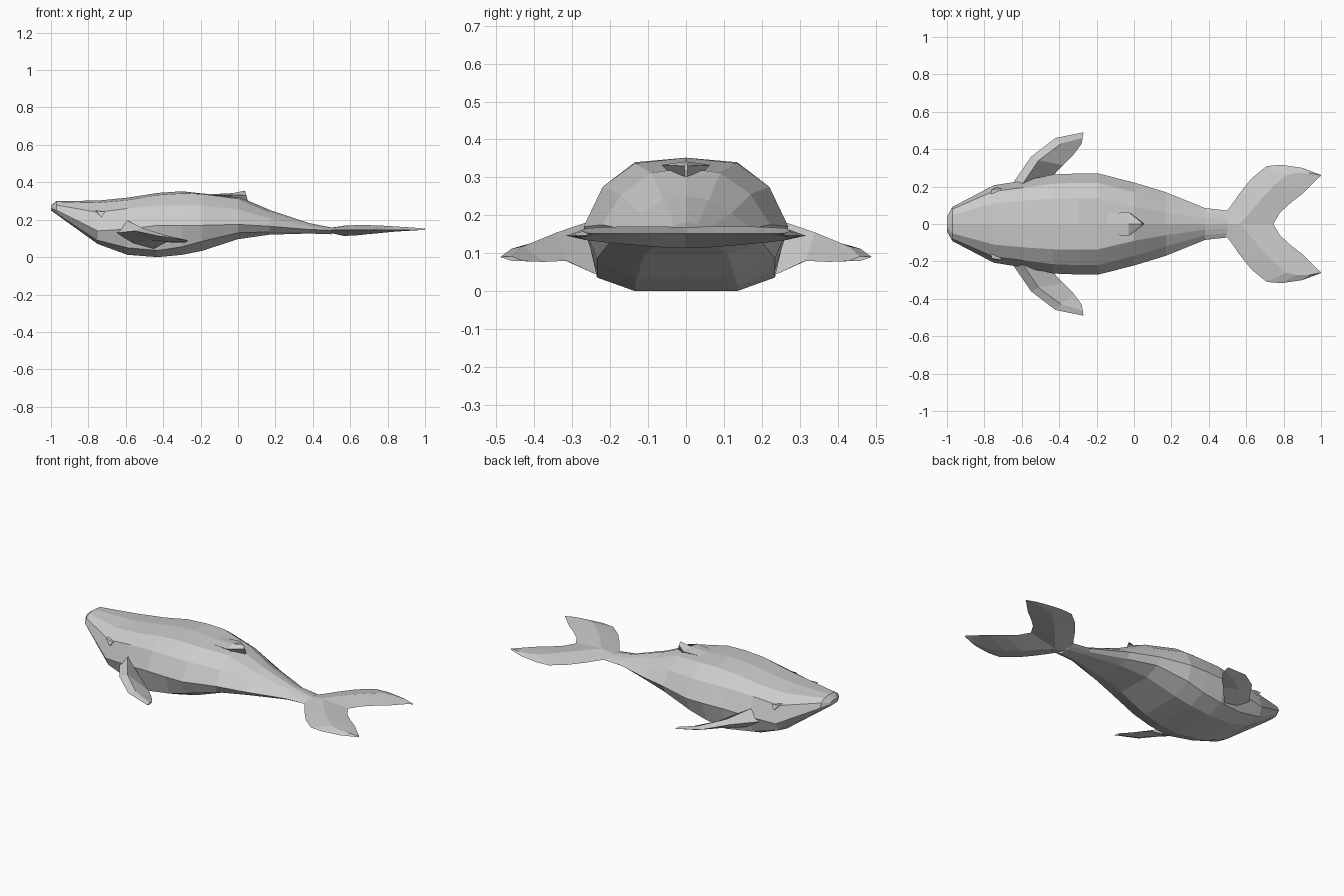
import bpy
import bmesh

cube = bpy.data.objects.get("Cube")
if cube:
    bpy.data.objects.remove(cube, do_unlink=True)

# One plain grey for the whole animal
grey = bpy.data.materials.new("light grey")
grey.use_nodes = True
COLOUR = (0.6, 0.6, 0.6, 1.0)
grey.diffuse_color = COLOUR
grey.node_tree.nodes["Principled BSDF"].inputs["Base Color"].default_value = COLOUR


def loft(name, rings, closed=True, caps=(True, True)):
    """Skin a row of equal-length rings, then mirror it across y = 0."""
    bm = bmesh.new()
    rows = [[bm.verts.new(p) for p in ring] for ring in rings]
    n = len(rows[0])
    for a, b in zip(rows, rows[1:]):
        for i in range(n if closed else n - 1):
            j = (i + 1) % n
            bm.faces.new((a[i], a[j], b[j], b[i]))
    for row, cap in zip((rows[0], rows[-1]), caps):
        if cap:
            bm.faces.new(row)
    bmesh.ops.remove_doubles(bm, verts=bm.verts, dist=0.0005)
    bmesh.ops.recalc_face_normals(bm, faces=bm.faces)
    mesh = bpy.data.meshes.new(name)
    bm.to_mesh(mesh)
    bm.free()
    mesh.materials.append(grey)
    obj = bpy.data.objects.new(name, mesh)
    bpy.context.collection.objects.link(obj)
    mirror = obj.modifiers.new("Mirror", "MIRROR")
    mirror.use_axis = (False, True, False)
    mirror.merge_threshold = 0.0005
    return obj


# Body: x, top z, then (y, z) of shoulder, upper side, widest, lower side, belly edge
stations = [
    (-1.00, .277, (.02, .274), (.035, .268), (.04, .26), (.035, .254), (.02, .25)),
    (-.97, .30, (.05, .296), (.08, .278), (.092, .25), (.07, .236), (.035, .228)),
    (-.75, .302, (.11, .29), (.175, .24), (.207, .14), (.18, .09), (.10, .07)),
    (-.59, .318, (.125, .305), (.195, .26), (.232, .15), (.205, .05), (.12, .012)),
    (-.43, .343, (.135, .332), (.215, .275), (.265, .17), (.235, .036), (.135, 0)),
    (-.30, .352, (.135, .34), (.22, .275), (.27, .17), (.235, .055), (.135, .012)),
    (-.19, .34, (.135, .337), (.22, .275), (.27, .17), (.235, .085), (.13, .034)),
    (0, .325, (.09, .312), (.17, .255), (.222, .175), (.20, .13), (.11, .096)),
    (.17, .252, (.06, .24), (.12, .205), (.17, .165), (.14, .135), (.08, .12)),
    (.38, .182, (.03, .175), (.06, .165), (.085, .148), (.065, .135), (.04, .126)),
    (.50, .158, (.025, .156), (.05, .15), (.072, .143), (.05, .132), (.03, .122)),
]
rings = []
for x, top, *side in stations:
    ring = [(x, 0, top)] + [(x, y, z) for y, z in side] + [(x, 0, side[-1][1])]
    rings.append(ring)
loft("body", rings, closed=False)

# Tail fluke: leading (x, y), trailing (x, y), top z, bottom z
fluke = [
    ((.42, 0), (.745, 0), .168, .113),
    ((.51, .085), (.78, .06), .171, .116),
    ((.565, .165), (.84, .115), .171, .122),
    ((.63, .245), (.905, .165), .169, .128),
    ((.71, .31), (.94, .20), .166, .134),
    ((.79, .316), (.96, .22), .162, .138),
    ((.90, .30), (.98, .24), .158, .142),
    ((1.0, .262), (.999, .258), .152, .147),
]
rings = []
for (lx, ly), (tx, ty), top, bottom in fluke:
    mx, my = lx * .55 + tx * .45, ly * .55 + ty * .45
    rings.append([(lx, ly, .146), (mx, my, top), (tx, ty, .152), (mx, my, bottom)])
loft("tail_fluke", rings, caps=(False, True))

# Pectoral fins: leading, top, trailing and bottom point of each section
loft("pectoral_fins", [
    [(-.65, .17, .13), (-.59, .18, .205), (-.45, .18, .045), (-.56, .15, .06)],
    [(-.65, .215, .13), (-.59, .222, .195), (-.45, .24, .045), (-.56, .22, .075)],
    [(-.55, .36, .14), (-.51, .34, .155), (-.38, .315, .08), (-.47, .34, .09)],
    [(-.42, .46, .112), (-.39, .43, .118), (-.32, .375, .077), (-.37, .42, .082)],
    [(-.27, .49, .09), (-.275, .46, .092), (-.28, .43, .08), (-.275, .46, .08)],
])

# Dorsal fin: low wedge sweeping back to a raised tip
loft("dorsal_fin", [
    [(-.17, 0, .335), (-.17, .05, .33), (-.17, 0, .30)],
    [(-.03, 0, .342), (-.03, .065, .333), (-.03, 0, .29)],
    [(.037, 0, .355), (.045, .004, .33), (.062, 0, .27)],
], closed=False, caps=(False, True))

# Eyes: small three-sided studs on the cheeks
loft("eyes", [
    [(-.765, .15, .25), (-.71, .16, .243), (-.73, .16, .21)],
    [(-.762, .184, .248), (-.712, .19, .242), (-.73, .198, .214)],
])
